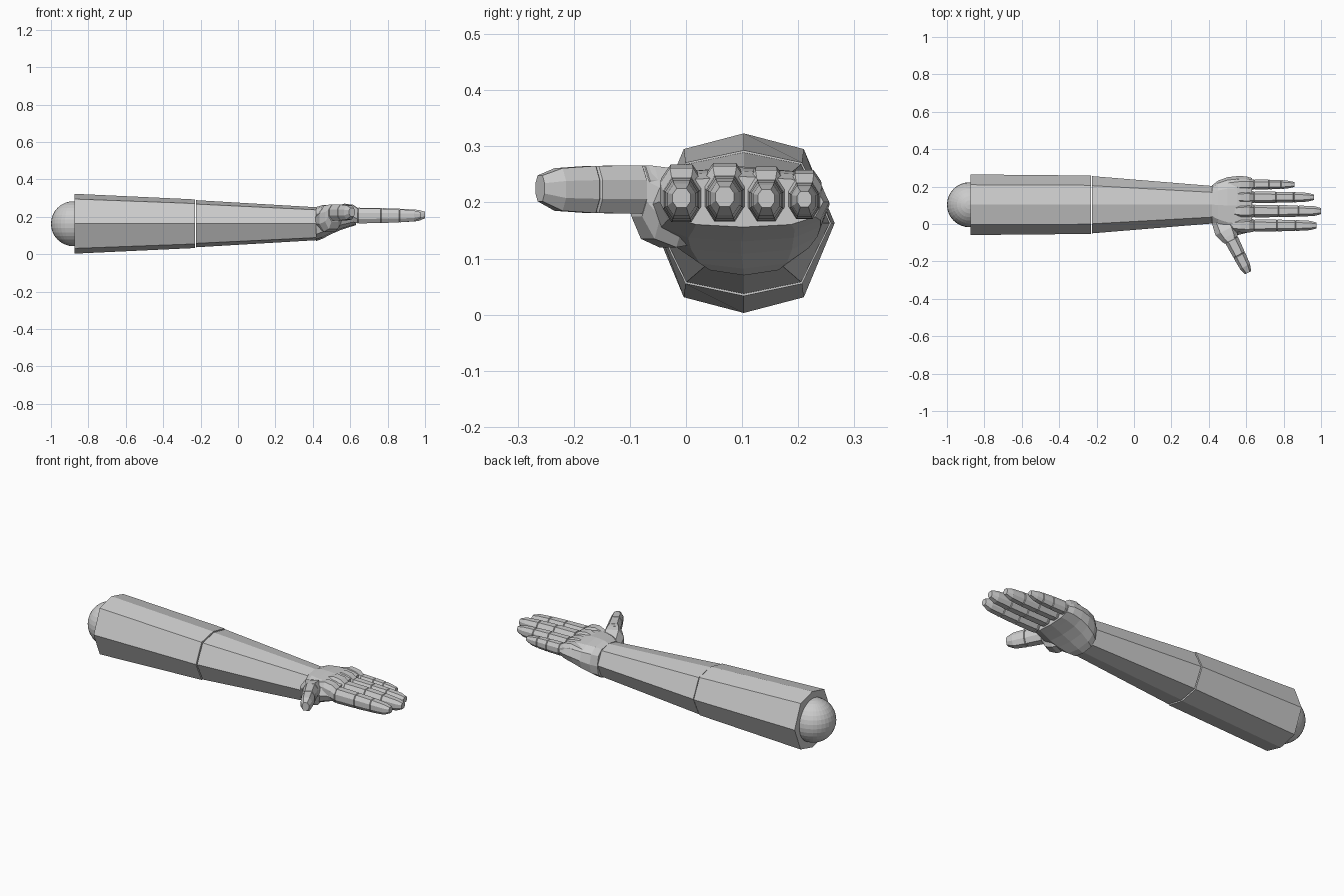
import bpy, bmesh, math
from mathutils import Vector

if "Cube" in bpy.data.objects:
    bpy.data.objects.remove(bpy.data.objects["Cube"])

mat = bpy.data.materials.new("light grey")
mat.diffuse_color = (0.6, 0.6, 0.6, 1)
mat.use_nodes = True
mat.node_tree.nodes["Principled BSDF"].inputs["Base Color"].default_value = mat.diffuse_color


def finish(bm, name):
    bmesh.ops.recalc_face_normals(bm, faces=bm.faces)
    me = bpy.data.meshes.new(name)
    bm.to_mesh(me)
    bm.free()
    me.materials.append(mat)
    ob = bpy.data.objects.new(name, me)
    bpy.context.collection.objects.link(ob)
    return ob


def loft(name, rings):
    """Skin a list of equal-length point rings and cap both ends."""
    bm = bmesh.new()
    vs = [[bm.verts.new(p) for p in r] for r in rings]
    n = len(vs[0])
    for a, b in zip(vs, vs[1:]):
        for i in range(n):
            j = (i + 1) % n
            bm.faces.new((a[i], a[j], b[j], b[i]))
    bm.faces.new(vs[0])
    bm.faces.new(vs[-1])
    return finish(bm, name)


def octagon(x, ry, rz, dy, dz, cy=0.103, cz=0.163):
    """Arm cross-section: corners at top, bottom, sides and diagonals."""
    return [(x, cy + a, cz + b) for a, b in
            ((0, rz), (dy, dz), (ry, 0), (dy, -dz), (0, -rz), (-dy, -dz), (-ry, 0), (-dy, dz))]


# shoulder ball
bm = bmesh.new()
bmesh.ops.create_uvsphere(bm, u_segments=32, v_segments=16, radius=0.12)
bmesh.ops.translate(bm, verts=bm.verts, vec=(-0.88, 0.103, 0.163))
finish(bm, "shoulder_ball")

# arm segments
loft("upper_arm", [octagon(-0.875, 0.162, 0.16, 0.107, 0.132),
                   octagon(-0.23, 0.156, 0.13, 0.104, 0.108)])
loft("forearm", [octagon(-0.225, 0.153, 0.126, 0.102, 0.105),
                 octagon(0.422, 0.100, 0.088, 0.066, 0.074)])

# palm: sections of x, y low, y high, z low, z high
SECTIONS = [(0.418, 0.0, 0.207, 0.070, 0.252), (0.45, -0.028, 0.232, 0.082, 0.262),
            (0.50, -0.052, 0.250, 0.108, 0.264), (0.55, -0.060, 0.256, 0.130, 0.262),
            (0.60, -0.048, 0.255, 0.146, 0.256), (0.632, -0.040, 0.245, 0.156, 0.246)]
rings = []
for x, y0, y1, z0, z1 in SECTIONS:
    ring = []
    for i in range(12):
        a = math.tau * i / 12
        c, s = math.cos(a), math.sin(a)
        ring.append((x, (y0 + y1) / 2 + math.copysign(abs(c) ** 0.75, c) * (y1 - y0) / 2,
                     (z0 + z1) / 2 + math.copysign(abs(s) ** 0.75, s) * (z1 - z0) / 2))
    rings.append(ring)
loft("palm", rings)

# digit cross-section: eight-sided, taller than wide
PROFILE = ((-0.27, 0.5), (0.27, 0.5), (0.5, 0.2), (0.5, -0.2),
           (0.27, -0.5), (-0.27, -0.5), (-0.5, -0.2), (-0.5, 0.2))


def digit(name, start, direction, stations):
    """stations: distance along the digit, width, height, z offset."""
    d = Vector(direction).normalized()
    side = Vector((-d.y, d.x, 0))
    loft(name, [[Vector(start) + d * t + side * (a * w) + Vector((0, 0, b * h + dz))
                 for a, b in PROFILE] for t, w, h, dz in stations])


def joint(t, w, h, dz=0):
    """Thin groove between two digit segments."""
    return [(t - 0.003, w, h, dz), (t, w * 0.88, h * 0.9, dz), (t + 0.003, w, h, dz)]


# fingers, with raised knuckles on the back of the hand
for name, y, w, tip, lift in (("index_finger", -0.008, 0.066, 0.975, 0),
                              ("middle_finger", 0.069, 0.068, 1.0, 0.002),
                              ("ring_finger", 0.143, 0.062, 0.962, -0.001),
                              ("little_finger", 0.211, 0.054, 0.858, -0.002)):
    L = tip - 0.5
    h = w * 1.22
    f = L - 0.145
    st = [(0, w * 0.6, h * 0.5, 0.02), (0.07, w * 1.1, h, 0.022), (0.115, w * 1.15, h * 1.1, 0.012)]
    st += joint(0.142, w, h)
    st += joint(0.145 + f * 0.36, w * 0.95, h * 0.95)
    st += joint(0.145 + f * 0.66, w * 0.88, h * 0.86)
    st += [(L - 0.035, w * 0.76, h * 0.72, 0), (L, w * 0.48, h * 0.42, 0.003)]
    digit(name, (0.5, y, 0.205 + lift), (1, 0, 0), st)

# thumb and its fleshy base
digit("thumb_base", (0.46, 0.03, 0.19), (0.45, -0.89, 0),
      [(0, 0.10, 0.10, -0.01), (0.07, 0.125, 0.14, 0), (0.11, 0.10, 0.13, 0.01),
       (0.132, 0.078, 0.09, 0.03)])
digit("thumb", (0.51, -0.062, 0.223), (0.45, -0.89, 0),
      [(0, 0.078, 0.084, 0)] + joint(0.025, 0.076, 0.086) + joint(0.117, 0.068, 0.084)
      + [(0.185, 0.060, 0.076, 0), (0.222, 0.036, 0.046, 0.002)])
